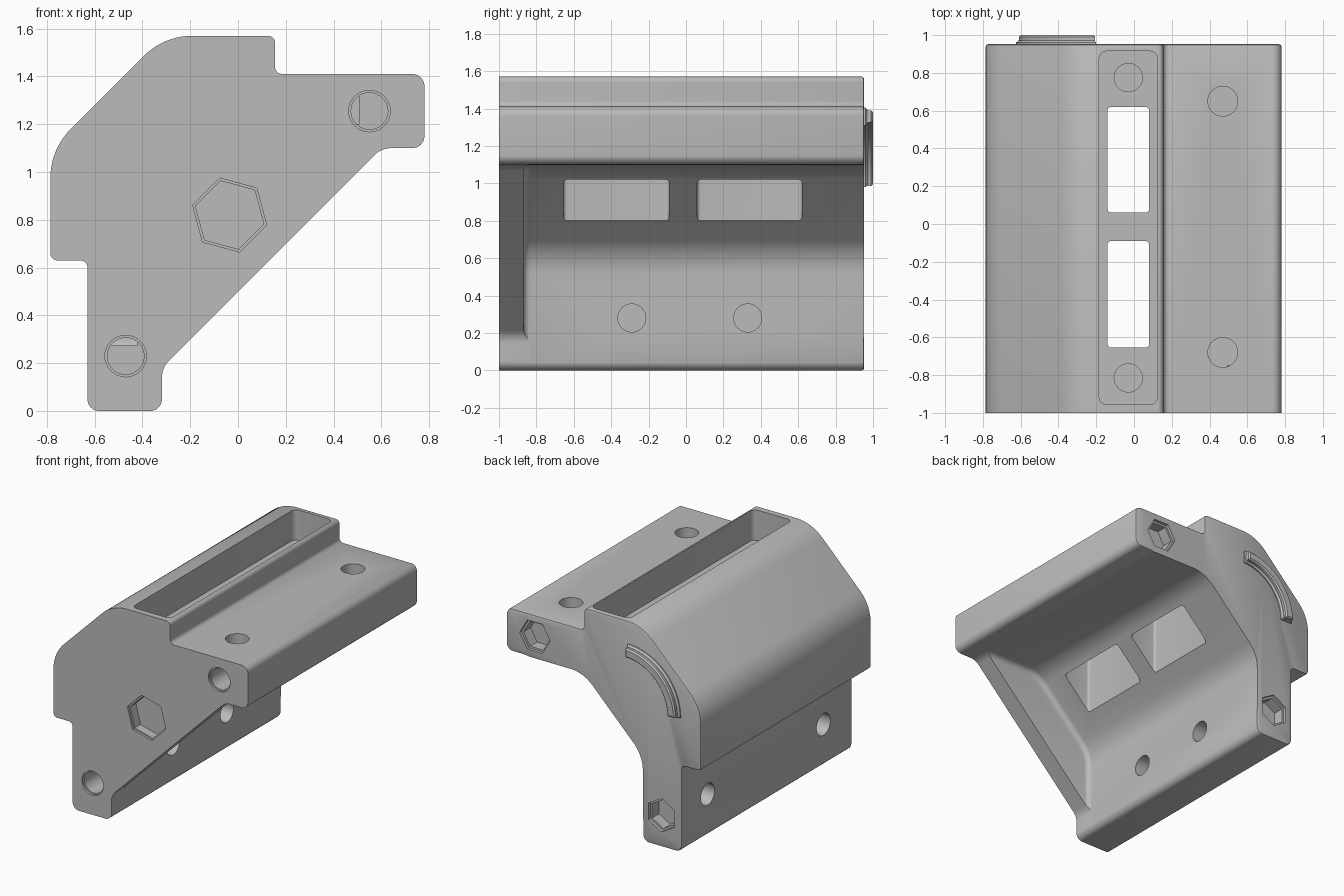
import bpy, bmesh, math
from mathutils import Vector, Matrix

if "Cube" in bpy.data.objects:
    bpy.data.objects.remove(bpy.data.objects["Cube"], do_unlink=True)

grey = bpy.data.materials.new("plain grey")
grey.use_nodes = True
grey.diffuse_color = (0.5, 0.5, 0.5, 1)
grey.node_tree.nodes["Principled BSDF"].inputs["Base Color"].default_value = (0.5, 0.5, 0.5, 1)


def rounded(corners, steps=10):
    """Replace each (u, v, radius) corner with a tangent arc."""
    out, n = [], len(corners)
    for i, (u, v, r) in enumerate(corners):
        p = Vector((u, v))
        if r == 0:
            out.append(p)
            continue
        a = (Vector(corners[i - 1][:2]) - p).normalized()
        b = (Vector(corners[(i + 1) % n][:2]) - p).normalized()
        half = a.angle(b) / 2
        centre = p + (a + b).normalized() * r / math.sin(half)
        start = p + a * r / math.tan(half) - centre
        end = p + b * r / math.tan(half) - centre
        sweep = start.angle_signed(end)
        for k in range(steps + 1):
            out.append(centre + Matrix.Rotation(-sweep * k / steps, 2) @ start)
    return out


def prism(name, outline, lo, hi, axis="Y", bevel_at=None, bevel=0.0, segments=1):
    """Extrude a 2D outline along an axis, optionally rounding one end rim."""
    def place(p, h):
        return {"X": (h, p.x, p.y), "Y": (p.x, h, p.y), "Z": (p.x, p.y, h)}[axis]
    bm = bmesh.new()
    ends = [[bm.verts.new(place(p, h)) for p in outline] for h in (lo, hi)]
    for ring in ends:
        bm.faces.new(ring)
    n = len(outline)
    for i in range(n):
        j = (i + 1) % n
        bm.faces.new((ends[0][i], ends[0][j], ends[1][j], ends[1][i]))
    bmesh.ops.recalc_face_normals(bm, faces=bm.faces)
    if bevel_at is not None:
        rim = set(ends[bevel_at])
        edges = [e for e in bm.edges if all(v in rim for v in e.verts)]
        bmesh.ops.bevel(bm, geom=edges, offset=bevel, segments=segments,
                        profile=0.5, affect="EDGES", clamp_overlap=False)
    mesh = bpy.data.meshes.new(name)
    bm.to_mesh(mesh)
    bm.free()
    obj = bpy.data.objects.new(name, mesh)
    bpy.context.collection.objects.link(obj)
    mesh.materials.append(grey)
    return obj


def ring(cx, cy, r, sides, turn=0):
    return [Vector((cx + r * math.cos(math.radians(turn) + math.tau * k / sides),
                    cy + r * math.sin(math.radians(turn) + math.tau * k / sides)))
            for k in range(sides)]


def box(u0, u1, v0, v1, r):
    return rounded([(u0, v0, r), (u1, v0, r), (u1, v1, r), (u0, v1, r)], 5)


def cut(target, cutter):
    mod = target.modifiers.new("cut", "BOOLEAN")
    mod.operation, mod.solver, mod.object = "DIFFERENCE", "EXACT", cutter
    bpy.context.view_layer.objects.active = target
    bpy.ops.object.modifier_apply(modifier=mod.name)
    bpy.data.objects.remove(cutter, do_unlink=True)


# Main body with the full end-plate outline
body = prism("bracket_body", rounded([
    (-0.31, 1.57, 0.29), (0.155, 1.57, 0.03), (0.155, 1.41, 0.03),
    (0.78, 1.41, 0.05), (0.78, 1.10, 0.05), (0.60, 1.10, 0.1),
    (-0.318, 0.182, 0.1), (-0.318, 0, 0.05), (-0.63, 0, 0.05),
    (-0.63, 0.63, 0.03), (-0.785, 0.63, 0.03), (-0.785, 1.095, 0.29)]),
    -1, 0.952, bevel_at=1, bevel=0.012, segments=2)

# Open angled cavity behind the front plate
cut(body, prism("cavity", rounded([
    (-0.319, -0.5, 0), (-0.319, 0.621, 0.25), (0.159, 1.099, 0.25),
    (1.5, 1.099, 0), (1.5, -0.5, 0)]), -0.87, 2, bevel_at=0, bevel=0.04, segments=4))

# Long top recess with two windows and two screw holes
cut(body, prism("recess", box(-0.185, 0.125, -0.955, 0.915, 0.04), 1.35, 2, "Z"))
for y0, y1 in ((-0.655, -0.09), (0.06, 0.62)):
    cut(body, prism("window", box(-0.14, 0.08, y0, y1, 0.02), 0.5, 1.5, "Z"))
for y in (-0.815, 0.775):
    cut(body, prism("recess_hole", ring(-0.03, y, 0.075, 32), 1.15, 1.5, "Z"))

# Blind holes in the outer and inner wing faces
for y in (-0.68, 0.65):
    cut(body, prism("top_hole", ring(0.47, y, 0.079, 32), 1.2, 1.6, "Z"))
    cut(body, prism("side_hole", ring(y, 0.31, 0.079, 32), -0.9, -0.42, "X"))
for y in (-0.29, 0.33):
    cut(body, prism("inner_hole", ring(y, 0.28, 0.075, 32), -0.5, 0, "X"))

# Bolt holes in front, stepped hexagonal nut pockets behind
for x, z, turn in ((0.55, 1.255, 0), (-0.47, 0.23, 90)):
    cut(body, prism("bolt_mouth", ring(x, z, 0.087, 32), -1.1, -0.985))
    cut(body, prism("bolt_hole", ring(x, z, 0.077, 32), -1.1, -0.75))
    cut(body, prism("nut_mouth", ring(x, z, 0.122, 6, turn), 0.93, 1.1))
    cut(body, prism("nut_pocket", ring(x, z, 0.105, 6, turn), 0.85, 1.1))

# Hexagonal socket in the front plate
cut(body, prism("socket_mouth", ring(-0.035, 0.82, 0.16, 6, 45), -1.1, -0.985))
cut(body, prism("socket", ring(-0.035, 0.82, 0.148, 6, 45), -1.1, -0.92))

# Curved guide rail on the back face: wide foot, narrower crest
def rail(name, inner, outer, margin, lo, hi, **kw):
    angles = [math.radians(90 + margin + (90 - 2 * margin) * k / 24) for k in range(25)]
    arc = [(outer, a) for a in angles] + [(inner, a) for a in reversed(angles)]
    return prism(name, [Vector((-0.2 + r * math.cos(a), 0.98 + r * math.sin(a)))
                        for r, a in arc], lo, hi, **kw)


parts = [body,
         rail("guide_rail_foot", 0.33, 0.425, 0, 0.945, 0.972, bevel_at=1, bevel=0.012),
         rail("guide_rail_crest", 0.345, 0.41, 1, 0.96, 1.0, bevel_at=1, bevel=0.01)]

bpy.ops.object.select_all(action="DESELECT")
for part in parts:
    part.select_set(True)
bpy.context.view_layer.objects.active = body
bpy.ops.object.shade_smooth_by_angle(angle=math.radians(25))
